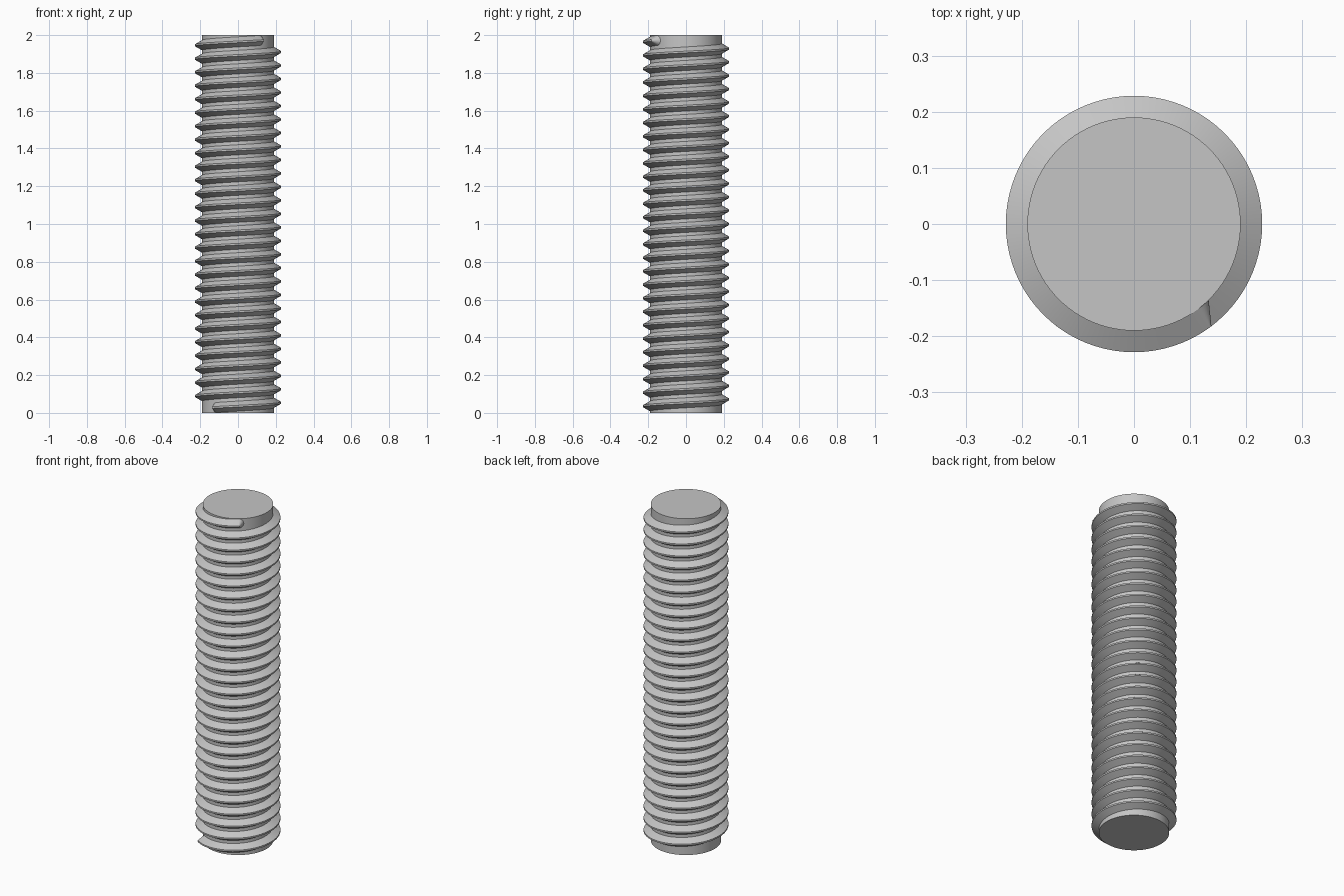
import bpy, bmesh, math
from mathutils import Vector

if "Cube" in bpy.data.objects:
    bpy.data.objects.remove(bpy.data.objects["Cube"])

CORE_R, CREST_R, HEIGHT = 0.19, 0.2285, 2.0
PITCH, TURNS = 1 / 14, 27.2
START_Z, START_ANGLE = 0.0286, math.radians(234)
ROOT_R, ROOT_W, CREST_W = 0.187, 0.0285, 0.0045   # thread root sits just inside the core
STEPS = 80                                        # segments per turn

steel = bpy.data.materials.new("steel grey")
steel.diffuse_color = (0.56, 0.56, 0.56, 1)
steel.use_nodes = True
steel.node_tree.nodes["Principled BSDF"].inputs["Base Color"].default_value = steel.diffuse_color


def finish(bm, name):
    bmesh.ops.remove_doubles(bm, verts=bm.verts, dist=1e-5)
    bmesh.ops.recalc_face_normals(bm, faces=bm.faces)
    for f in bm.faces:
        f.smooth = True
    mesh = bpy.data.meshes.new(name)
    bm.to_mesh(mesh)
    bm.free()
    mesh.set_sharp_from_angle(angle=math.radians(30))
    mesh.materials.append(steel)
    obj = bpy.data.objects.new(name, mesh)
    bpy.context.collection.objects.link(obj)
    return obj


def frame_at(turn):
    """Radial direction, tangent and height of the helix."""
    a = START_ANGLE + turn * math.tau
    radial = Vector((math.cos(a), math.sin(a), 0))
    tangent = Vector((-math.sin(a), math.cos(a), 0))
    return radial, tangent, Vector((0, 0, START_Z + turn * PITCH))


# Core rod
bm = bmesh.new()
bmesh.ops.create_cone(bm, cap_ends=True, segments=96, radius1=CORE_R,
                      radius2=CORE_R, depth=HEIGHT)
bmesh.ops.translate(bm, verts=bm.verts, vec=(0, 0, HEIGHT / 2))
finish(bm, "core_rod")

# Helical thread: trapezoid section swept up the rod
bm = bmesh.new()
profile = [(ROOT_R, -ROOT_W), (CREST_R, -CREST_W), (CREST_R, CREST_W), (ROOT_R, ROOT_W)]
count = round(TURNS * STEPS)
previous = None
for i in range(count + 1):
    radial, _, base = frame_at(TURNS * i / count)
    ring = [bm.verts.new(base + radial * r + Vector((0, 0, z))) for r, z in profile]
    if previous:
        for j in range(4):
            k = (j + 1) % 4
            bm.faces.new((previous[j], previous[k], ring[k], ring[j]))
    previous = ring

# Rounded thread ends: half cones around the radial axis
for turn, side in ((0, -1), (TURNS, 1)):
    radial, tangent, base = frame_at(turn)
    root, crest = [], []
    for i in range(17):
        a = math.pi * i / 16
        out = tangent * side * math.sin(a) - Vector((0, 0, math.cos(a)))
        root.append(bm.verts.new(base + radial * ROOT_R + out * ROOT_W))
        crest.append(bm.verts.new(base + radial * CREST_R + out * CREST_W))
    for i in range(16):
        bm.faces.new((root[i], root[i + 1], crest[i + 1], crest[i]))
    bm.faces.new(crest)
    bm.faces.new(root)
finish(bm, "thread")
